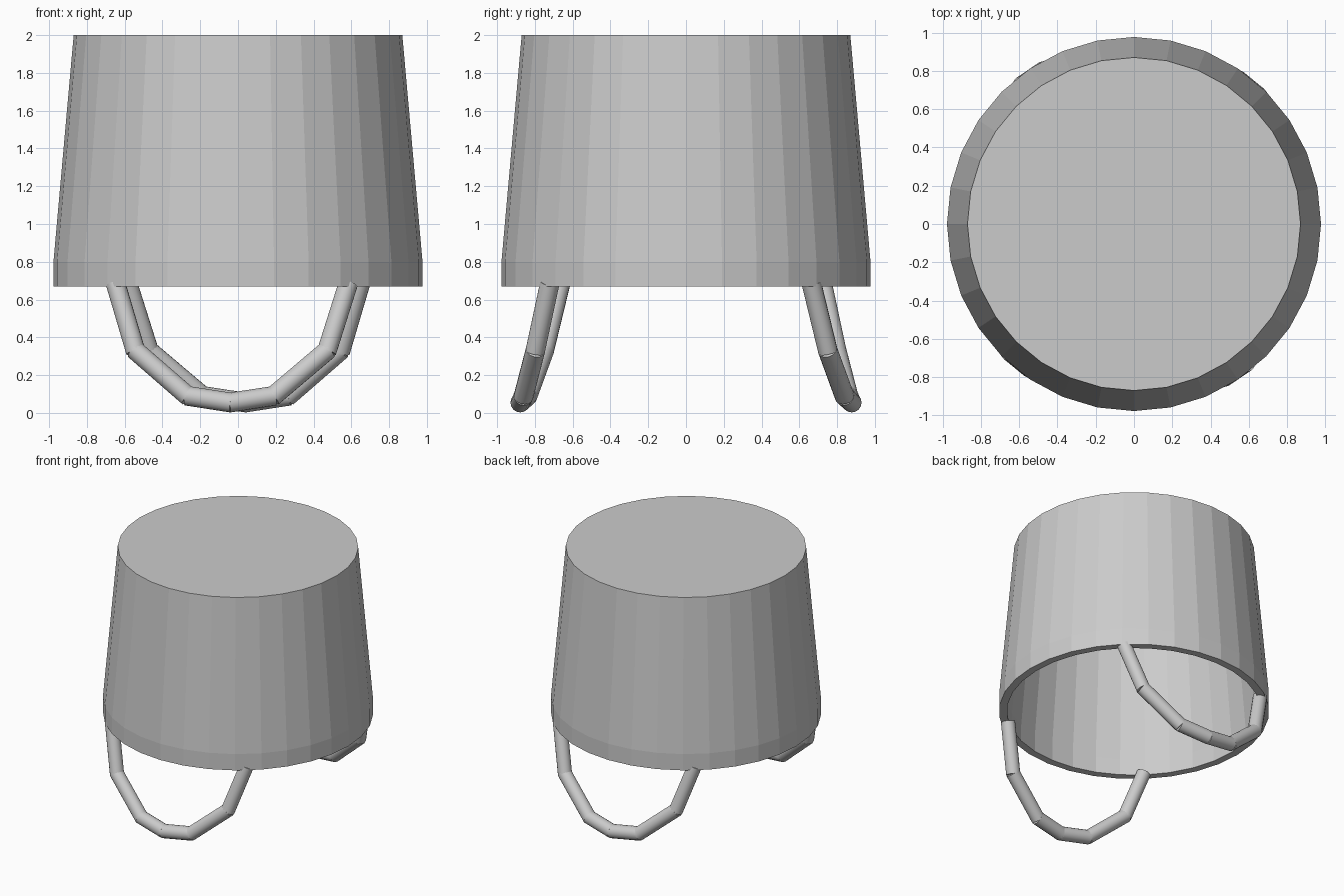
import bpy, bmesh, math
from mathutils import Matrix, Vector

if "Cube" in bpy.data.objects:
    bpy.data.objects.remove(bpy.data.objects["Cube"])

grey = bpy.data.materials.new("light grey")
grey.diffuse_color = (0.6, 0.6, 0.6, 1)
grey.use_nodes = True
grey.node_tree.nodes["Principled BSDF"].inputs["Base Color"].default_value = grey.diffuse_color


def add_object(name, bm):
    bmesh.ops.recalc_face_normals(bm, faces=bm.faces)
    mesh = bpy.data.meshes.new(name)
    bm.to_mesh(mesh)
    bm.free()
    mesh.materials.append(grey)
    obj = bpy.data.objects.new(name, mesh)
    bpy.context.collection.objects.link(obj)
    return obj


# Hollow tapered body: closed on top, open below, with a straight rim band
SIDES = 32
profile = [(0.87, 2.0), (0.977, 0.80), (0.977, 0.67),
           (0.92, 0.67), (0.92, 0.80), (0.82, 1.95)]
bm = bmesh.new()
rings = []
for r, z in profile:
    rings.append([bm.verts.new((r * math.cos(2 * math.pi * i / SIDES),
                                r * math.sin(2 * math.pi * i / SIDES), z))
                  for i in range(SIDES)])
for a, b in zip(rings, rings[1:]):
    for i in range(SIDES):
        j = (i + 1) % SIDES
        bm.faces.new((a[i], a[j], b[j], b[i]))
bm.faces.new(rings[0])
bm.faces.new(rings[-1])
add_object("tapered_body", bm)

# Handles: chains of short straight tubes hanging from the rim
half = [(0.615, -0.695, 0.68), (0.508, -0.775, 0.33), (0.228, -0.85, 0.09)]
path = [Vector(p) for p in half] + [Vector((0, -0.878, 0.055))]
path += [Vector((-x, y, z)) for x, y, z in reversed(half)]


def add_handle(name, angle):
    turn = Matrix.Rotation(angle, 4, 'Z')
    bm = bmesh.new()
    for p, q in zip(path, path[1:]):
        d = q - p
        place = (turn @ Matrix.Translation((p + q) / 2)
                 @ d.to_track_quat('Z', 'Y').to_matrix().to_4x4())
        bmesh.ops.create_cone(bm, cap_ends=True, segments=16, radius1=0.052,
                              radius2=0.052, depth=d.length + 0.015, matrix=place)
    obj = add_object(name, bm)
    bpy.ops.object.select_all(action='DESELECT')
    obj.select_set(True)
    bpy.context.view_layer.objects.active = obj
    bpy.ops.object.shade_smooth_by_angle(angle=math.radians(30))


add_handle("front_handle", math.radians(-2.65))
add_handle("back_handle", math.radians(180 - 2.65))
